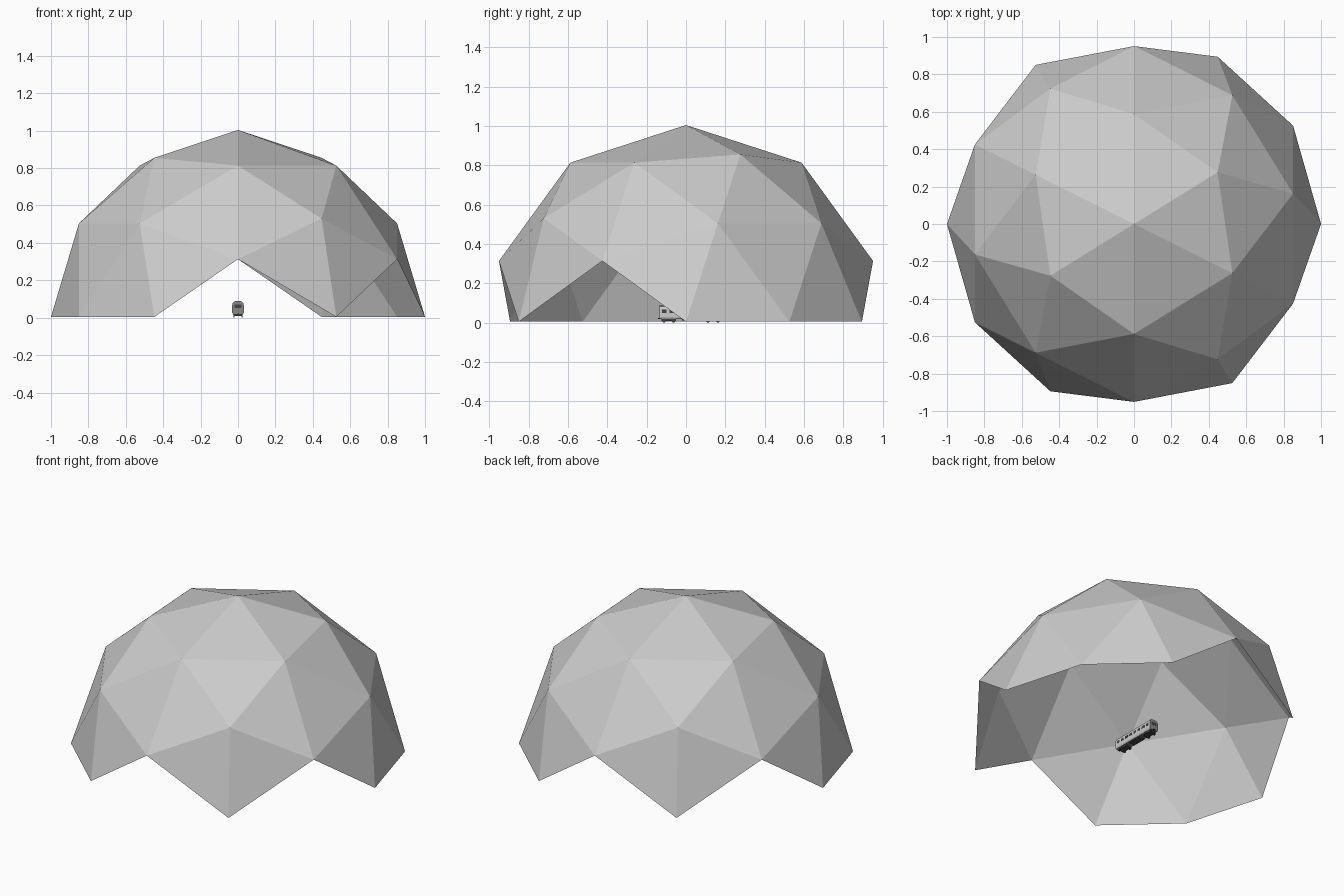
import bpy, bmesh, math
from mathutils import Matrix

if "Cube" in bpy.data.objects:
    bpy.data.objects.remove(bpy.data.objects["Cube"])


def material(name, v):
    m = bpy.data.materials.new(name)
    m.diffuse_color = (v, v, v, 1)
    m.use_nodes = True
    m.node_tree.nodes["Principled BSDF"].inputs["Base Color"].default_value = m.diffuse_color
    return m


LIGHT = material("light grey", 0.6)
MID = material("middle grey", 0.25)
DARK = material("dark grey", 0.06)


def make(name, bm, *mats):
    me = bpy.data.meshes.new(name)
    bm.to_mesh(me)
    bm.free()
    for m in mats:
        me.materials.append(m)
    ob = bpy.data.objects.new(name, me)
    bpy.context.collection.objects.link(ob)
    return ob


def box(bm, c, s):
    bmesh.ops.create_cube(bm, size=1, matrix=Matrix.Translation(c) @ Matrix.Diagonal((*s, 1)))


# Dome: icosphere with an edge midpoint on top, lower triangles removed
bm = bmesh.new()
bmesh.ops.create_icosphere(bm, subdivisions=2, radius=1)
tilt = math.atan(2) / 2
rot = Matrix.Rotation(tilt, 4, 'Z') @ Matrix.Rotation(-tilt, 4, 'Y')
bmesh.ops.transform(bm, matrix=rot, verts=bm.verts)
bmesh.ops.delete(bm, geom=[v for v in bm.verts if v.co.z < -0.01], context='VERTS')
bmesh.ops.translate(bm, vec=(0, 0, 0.004), verts=bm.verts)
make("dome_shell", bm, LIGHT)

# Rail car body: rounded section run along y
Y0, Y1 = -0.135, 0.185
half = [(0.026, 0.018), (0.031, 0.026), (0.031, 0.068), (0.027, 0.081), (0.016, 0.088)]
section = half + [(-x, z) for x, z in reversed(half)]
bm = bmesh.new()
face = bm.faces.new([bm.verts.new((x, Y0, z)) for x, z in section])
ext = bmesh.ops.extrude_face_region(bm, geom=[face])
bmesh.ops.translate(bm, vec=(0, Y1 - Y0, 0),
                    verts=[g for g in ext['geom'] if isinstance(g, bmesh.types.BMVert)])
if not any(len(f.verts) > 4 and f.calc_center_median().y < Y0 + 0.01 for f in bm.faces):
    bm.faces.new([v for v in bm.verts if v.co.y < Y0 + 0.01])
bmesh.ops.recalc_face_normals(bm, faces=bm.faces)
for f in bm.faces:
    f.material_index = 0 if abs(f.normal.x) > 0.8 else 1
make("railcar_body", bm, LIGHT, MID)

# Windows along both sides and on both ends
bm = bmesh.new()
for s in (-1, 1):
    for i in range(8):
        box(bm, (s * 0.031, Y0 + 0.025 + i * 0.0385, 0.057), (0.002, 0.024, 0.016))
for y in (Y0, Y1):
    box(bm, (0, y, 0.062), (0.04, 0.002, 0.018))
make("railcar_windows", bm, DARK)

# Bogies: frames and wheels
bm = bmesh.new()
for y in (-0.088, 0.138):
    box(bm, (0, y, 0.014), (0.044, 0.075, 0.010))
    for dy in (-0.025, 0.025):
        for s in (-1, 1):
            m = Matrix.Translation((s * 0.022, y + dy, 0.010)) @ Matrix.Rotation(math.pi / 2, 4, 'Y')
            bmesh.ops.create_cone(bm, cap_ends=True, segments=12, radius1=0.010,
                                  radius2=0.010, depth=0.006, matrix=m)
make("bogies", bm, DARK)

# Underfloor equipment and couplers
bm = bmesh.new()
box(bm, (0, 0.025, 0.016), (0.042, 0.09, 0.010))
for y in (Y0 - 0.002, Y1 + 0.002):
    box(bm, (0, y, 0.02), (0.012, 0.01, 0.006))
make("underframe", bm, DARK)
